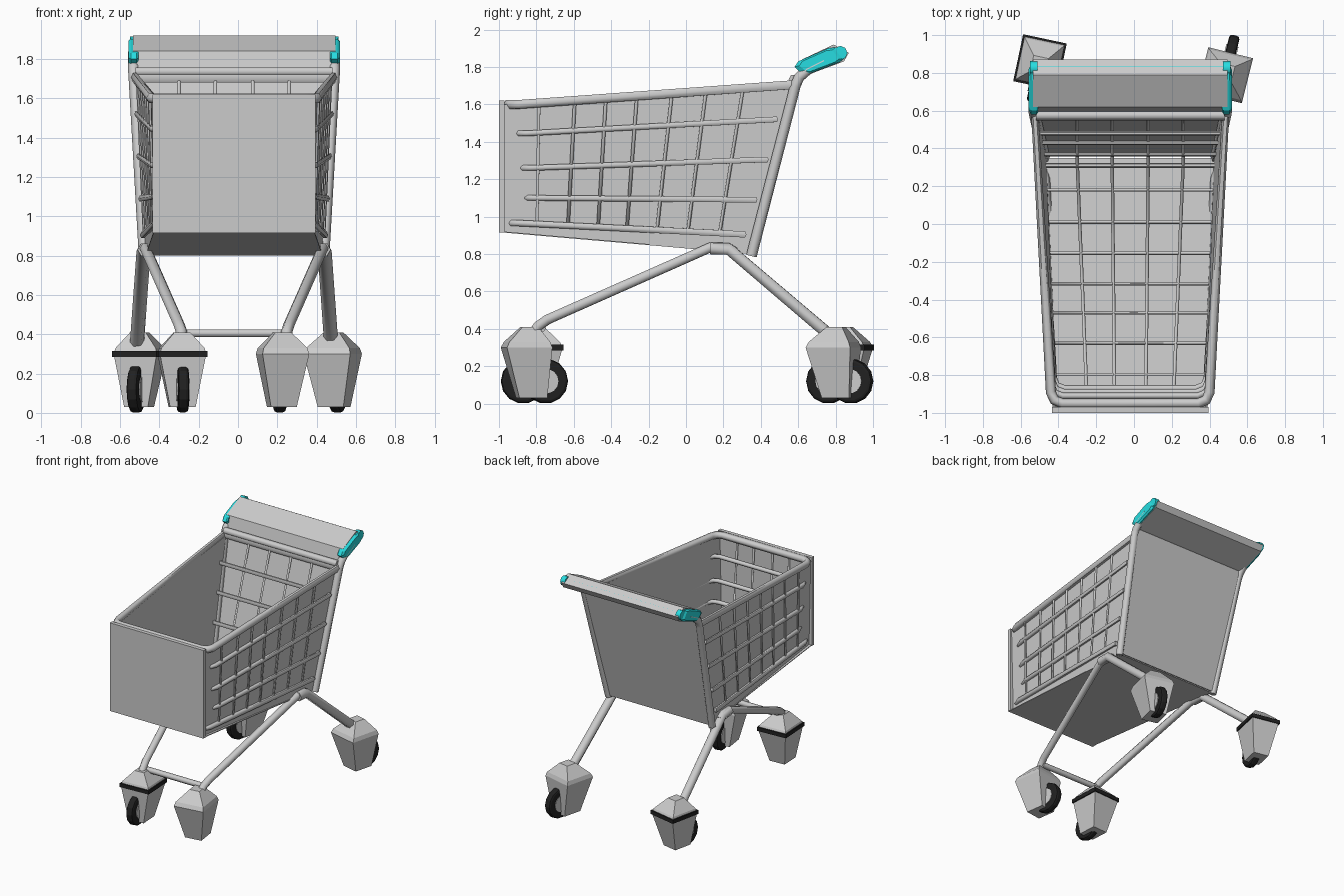
import bpy, bmesh
from math import radians, pi
from mathutils import Matrix, Vector

if "Cube" in bpy.data.objects:
    bpy.data.objects.remove(bpy.data.objects["Cube"])

CX = -0.02   # centre line of basket and frame


def material(name, rgb):
    m = bpy.data.materials.new(name)
    m.diffuse_color = (*rgb, 1)
    m.use_nodes = True
    m.node_tree.nodes["Principled BSDF"].inputs["Base Color"].default_value = m.diffuse_color
    return m


TEAL = material("teal_plastic", (0.02, 0.72, 0.75))
BLACK = material("black_rubber", (0.015, 0.015, 0.015))


def tube(name, pts, r, closed=False, mat=None, res=1):
    cu = bpy.data.curves.new(name, 'CURVE')
    cu.dimensions = '3D'
    cu.bevel_depth, cu.bevel_resolution, cu.use_fill_caps = r, res, True
    sp = cu.splines.new('POLY')
    sp.points.add(len(pts) - 1)
    for p, (x, y, z) in zip(sp.points, pts):
        p.co = (x + CX, y, z, 1)
    sp.use_cyclic_u = closed
    ob = bpy.data.objects.new(name, cu)
    bpy.context.collection.objects.link(ob)
    bpy.ops.object.select_all(action='DESELECT')
    ob.select_set(True)
    bpy.context.view_layer.objects.active = ob
    bpy.ops.object.convert(target='MESH')
    ob = bpy.context.object
    bpy.ops.object.shade_smooth_by_angle(angle=radians(62))
    if mat:
        ob.data.materials.append(mat)
    return ob


def loft(name, rings, mat=None, M=Matrix()):
    """Closed solid through matching rings of points."""
    bm = bmesh.new()
    vr = [[bm.verts.new(M @ Vector(p)) for p in ring] for ring in rings]
    n = len(rings[0])
    for a, b in zip(vr, vr[1:]):
        for i in range(n):
            bm.faces.new((a[i], a[(i + 1) % n], b[(i + 1) % n], b[i]))
    bm.faces.new(vr[0])
    bm.faces.new(vr[-1])
    bmesh.ops.recalc_face_normals(bm, faces=bm.faces)
    me = bpy.data.meshes.new(name)
    bm.to_mesh(me)
    bm.free()
    ob = bpy.data.objects.new(name, me)
    bpy.context.collection.objects.link(ob)
    if mat:
        me.materials.append(mat)
    return ob


def plate(name, pts, off):
    """Thin slab: a quad and its offset copy."""
    a = [Vector(p) + Vector((CX, 0, 0)) for p in pts]
    return loft(name, [a, [p + Vector(off) for p in a]])


# Basket panels
for s, side in ((-1, "left"), (1, "right")):
    plate(side + "_panel", [(s * .405, -.97, 1.60), (s * .49, .57, 1.70),
                            (s * .45, .34, .80), (s * .39, -.97, .92)], (-s * .006, 0, 0))
plate("front_panel", [(-.415, -1, .915), (.415, -1, .915),
                      (.415, -1, 1.62), (-.415, -1, 1.62)], (0, .03, 0))
plate("bottom_panel", [(-.41, -.98, .915), (.41, -.98, .915),
                       (.45, .35, .80), (-.45, .35, .80)], (0, 0, .006))
plate("back_panel", [(-.45, .36, .80), (.45, .36, .80),
                     (.50, .615, 1.76), (-.50, .615, 1.76)], (0, .008, 0))

# Horizontal basket loops: front y z, back y z, front and back half width, radius
LEVELS = [(-.95, 1.60, .57, 1.705, .42, .505, .027),
          (-.91, 1.445, .48, 1.52, .417, .495, .017),
          (-.89, 1.26, .43, 1.305, .412, .485, .017),
          (-.87, 1.10, .37, 1.09, .407, .475, .017),
          (-.95, .965, .31, .905, .402, .465, .019)]


def on_level(lv, y):
    yf, zf, yb, zb, hf, hb, _ = lv
    t = (y - yf) / (yb - yf)
    return hf + t * (hb - hf), zf + t * (zb - zf)


for i, lv in enumerate(LEVELS):
    yf, zf, yb, zb, hf, hb, r = lv
    half = [(hf - .06, yf, zf), (hf - .018, yf + .018, zf), (hf, yf + .06, zf), (hb, yb, zb)]
    tube(f"basket_loop_{i}", half + [(-x, y, z) for x, y, z in reversed(half)], r, True)
tube("back_rail", [(-.5, .575, 1.735), (.5, .575, 1.735)], .026)

# Thin wires down the sides and across the bottom
TOP = (-.786, -.594, -.428, -.262, -.075, .107, .305)
LOW = (-.797, -.631, -.47, -.316, -.155, .01, .18)
for i, (yt, yl) in enumerate(zip(TOP, LOW)):
    ht, zt = on_level(LEVELS[0], yt)
    hl, zl = on_level(LEVELS[-1], yl)
    tube(f"side_wire_{i}", [(-ht, yt, zt), (-hl, yl, zl), (hl, yl, zl), (ht, yt, zt)], .009)

# Thin wires along the bottom and up the front and back
for i, (xb, xf) in enumerate(((-.28, -.23), (-.095, -.083), (.095, .083), (.28, .23))):
    tube(f"long_wire_{i}", [(xb, .57, 1.705), (xb, .31, .905), (xf, -.90, .963),
                            (xf, -.95, 1.60)], .009)

# Frame: uprights and legs
for s, side in ((-1, "left"), (1, "right")):
    tube(side + "_upright", [(s * .455, .35, .79), (s * .507, .585, 1.70), (s * .51, .605, 1.745),
                             (s * .51, .65, 1.785), (s * .51, .74, 1.83)], .03)
    tube(side + "_front_leg", [(s * .46, .26, .81), (s * .455, .22, .835), (s * .45, .13, .835),
                               (s * .28, -.74, .45), (s * .268, -.79, .415), (s * .262, -.84, .34)], .03)
    tube(side + "_rear_leg", [(s * .455, .13, .83), (s * .46, .23, .825),
                              (s * .495, .80, .34)], .036)
tube("front_crossbar", [(-.27, -.77, .405), (.27, -.77, .405)], .022)

# Handle: tilted slab, teal stripe and end caps
PROFILE = [(.595, 1.745), (.62, 1.84), (.79, 1.92), (.87, 1.875), (.845, 1.83), (.63, 1.75)]
loft("handle", [[(x + CX, y, z) for y, z in PROFILE] for x in (-.515, .515)])
tube("handle_stripe", [(-.52, .824, 1.870), (.52, .824, 1.870)], .0275, mat=TEAL, res=3)
CAP = [(.58, 1.80), (.60, 1.83), (.76, 1.90), (.80, 1.905), (.845, 1.845), (.82, 1.825),
       (.65, 1.76), (.62, 1.765)]
for s, side in ((-1, "left"), (1, "right")):
    loft(side + "_handle_cap",
         [[(s * x + CX, .71 + (y - .71) * k, 1.835 + (z - 1.835) * k) for y, z in CAP]
          for x, k in ((.487, .9), (.495, 1), (.525, 1), (.538, .8))], TEAL)
    tube(side + "_handle_knob", [(s * .49, .825, 1.875), (s * .53, .825, 1.875)], .038,
         mat=TEAL, res=2)


def rect(w, f0, f1, z):
    return [(-w, f0, z), (w, f0, z), (w, f1, z), (-w, f1, z)]


def caster(name, x, y, yaw, w, band, trail=.09):
    """Tapered shroud with a trailing wheel; local +y is the trailing side."""
    M = Matrix.Translation((x, y, 0)) @ Matrix.Rotation(radians(yaw), 4, 'Z')
    loft(name + "_shroud", [rect(w * .55, -.06, .09, .03), rect(w, -.135, .11, .30),
                            rect(w * .93, -.12, .10, .33), rect(.04, -.04, .045, .41)], M=M)
    if band:
        loft(name + "_band", [rect(w + .006, -.138, .116, z) for z in (.285, .315)], BLACK, M)
    for part, r, d, mat in (("tyre", .12, .056, BLACK), ("hub", .065, .066, None)):
        bpy.ops.mesh.primitive_cylinder_add(vertices=14, radius=r, depth=d)
        ob = bpy.context.object
        ob.name = f"{name}_{part}"
        ob.matrix_world = M @ Matrix.Translation((0, trail, .12)) @ Matrix.Rotation(pi / 2, 4, 'Y')
        if mat:
            ob.data.materials.append(mat)
            bev = ob.modifiers.new("round", 'BEVEL')
            bev.width, bev.segments = .016, 2


# Casters, each swivelled a little differently
caster("front_right_caster", .225, -.84, 8, .12, False)
caster("front_left_caster", -.285, -.80, 183, .118, True, .07)
caster("rear_right_caster", .485, .80, -14, .122, False, .085)
caster("rear_left_caster", -.50, .845, 168, .112, True, .085)
